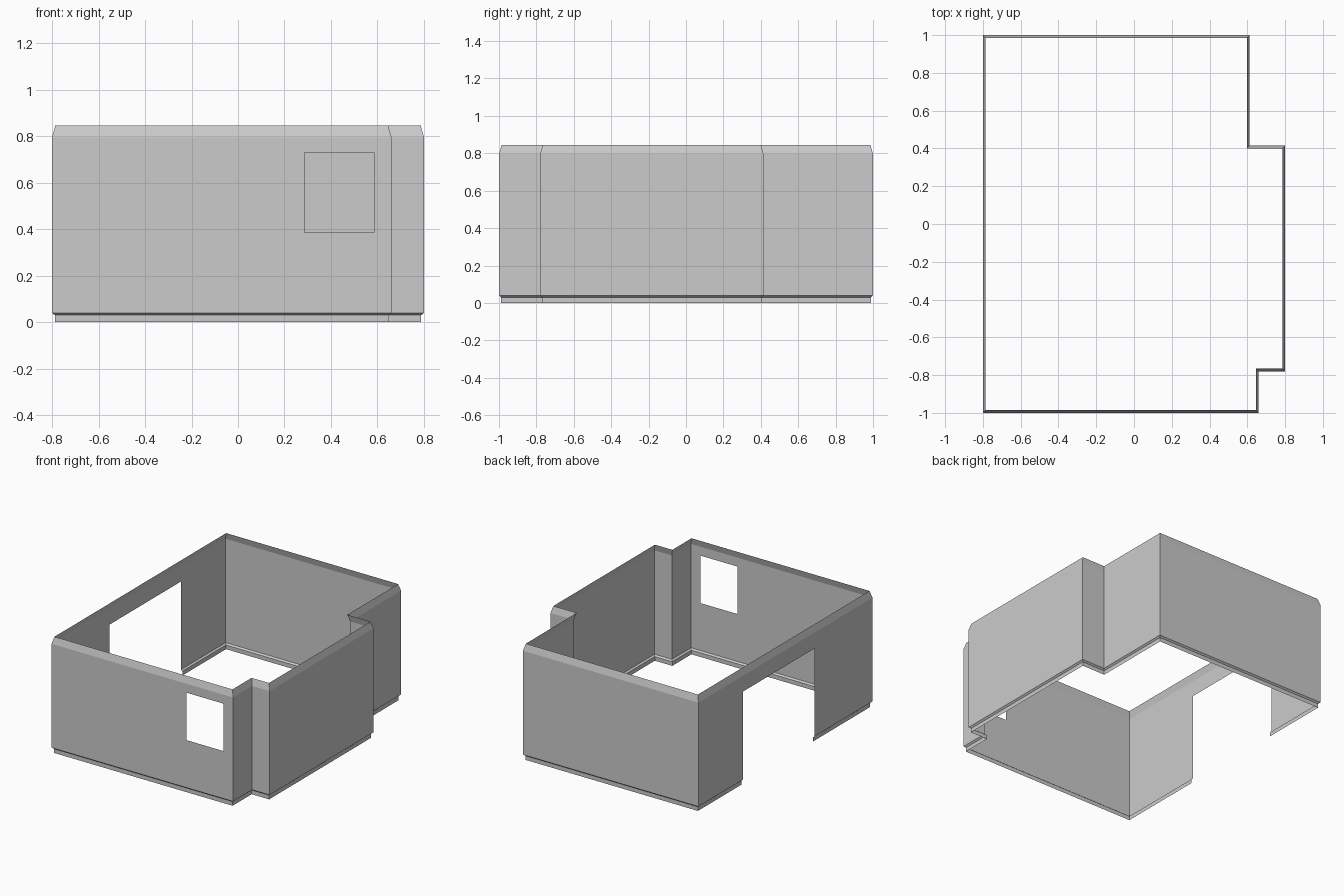
import bpy
import bmesh
from mathutils import Vector

cube = bpy.data.objects.get("Cube")
if cube:
    bpy.data.objects.remove(cube, do_unlink=True)

# One plain grey for the whole shell
grey = bpy.data.materials.new("light grey")
grey.use_nodes = True
colour = (0.6, 0.6, 0.6, 1)
grey.diffuse_color = colour
grey.node_tree.nodes["Principled BSDF"].inputs["Base Color"].default_value = colour

# Floor plan, counter-clockwise, with notches at two corners
PLAN = [(-0.8, -1), (0.66, -1), (0.66, -0.78), (0.8, -0.78),
        (0.8, 0.415), (0.612, 0.415), (0.612, 1), (-0.8, 1)]

# Wall section as (inset, height): recessed base, wall, chamfered rim
SECTION = [(0.012, 0), (0.012, 0.03), (0, 0.04), (0, 0.795), (0.014, 0.845)]


def inward(a, b):
    d = (b - a).normalized()
    return Vector((-d.y, d.x))


def sweep_walls(bm, plan, section):
    """Sweep the wall section around the plan with mitred corners."""
    pts = [Vector(p) for p in plan]
    n = len(pts)
    rings = []
    for inset, z in section:
        ring = []
        for i, p in enumerate(pts):
            mitre = inward(pts[i - 1], p) + inward(p, pts[(i + 1) % n])
            q = p + mitre * inset
            ring.append(bm.verts.new((q.x, q.y, z)))
        rings.append(ring)
    for low, high in zip(rings, rings[1:]):
        for i in range(n):
            j = (i + 1) % n
            bm.faces.new((low[i], low[j], high[j], high[i]))


def cut_opening(bm, on_wall, axis, span, heights):
    """Cut a rectangular opening through one wall of the sheet."""
    def wall_faces():
        return [f for f in bm.faces if all(on_wall(v.co) for v in f.verts)]

    cuts = [(axis, s) for s in span] + [(2, z) for z in heights]
    for ax, pos in cuts:
        normal = Vector((0, 0, 0))
        normal[ax] = 1
        faces = wall_faces()
        geom = faces + list({e for f in faces for e in f.edges})
        geom += list({v for f in faces for v in f.verts})
        bmesh.ops.bisect_plane(bm, geom=geom, plane_co=normal * pos, plane_no=normal)

    hole = []
    for f in wall_faces():
        c = f.calc_center_median()
        if span[0] < c[axis] < span[1] and heights[0] < c.z < heights[1]:
            hole.append(f)
    bmesh.ops.delete(bm, geom=hole, context="FACES")


bm = bmesh.new()
sweep_walls(bm, PLAN, SECTION)

# Window in the front wall
cut_opening(bm, lambda p: p.y < -0.98, 0, (0.287, 0.585), (0.385, 0.73))
# Wide doorway through the side wall, open down to the ground
cut_opening(bm, lambda p: p.x < -0.78, 1, (-0.335, 0.485), (-0.1, 0.68))

mesh = bpy.data.meshes.new("wall_shell")
bm.to_mesh(mesh)
bm.free()
mesh.materials.append(grey)
shell = bpy.data.objects.new("wall_shell", mesh)
bpy.context.collection.objects.link(shell)
